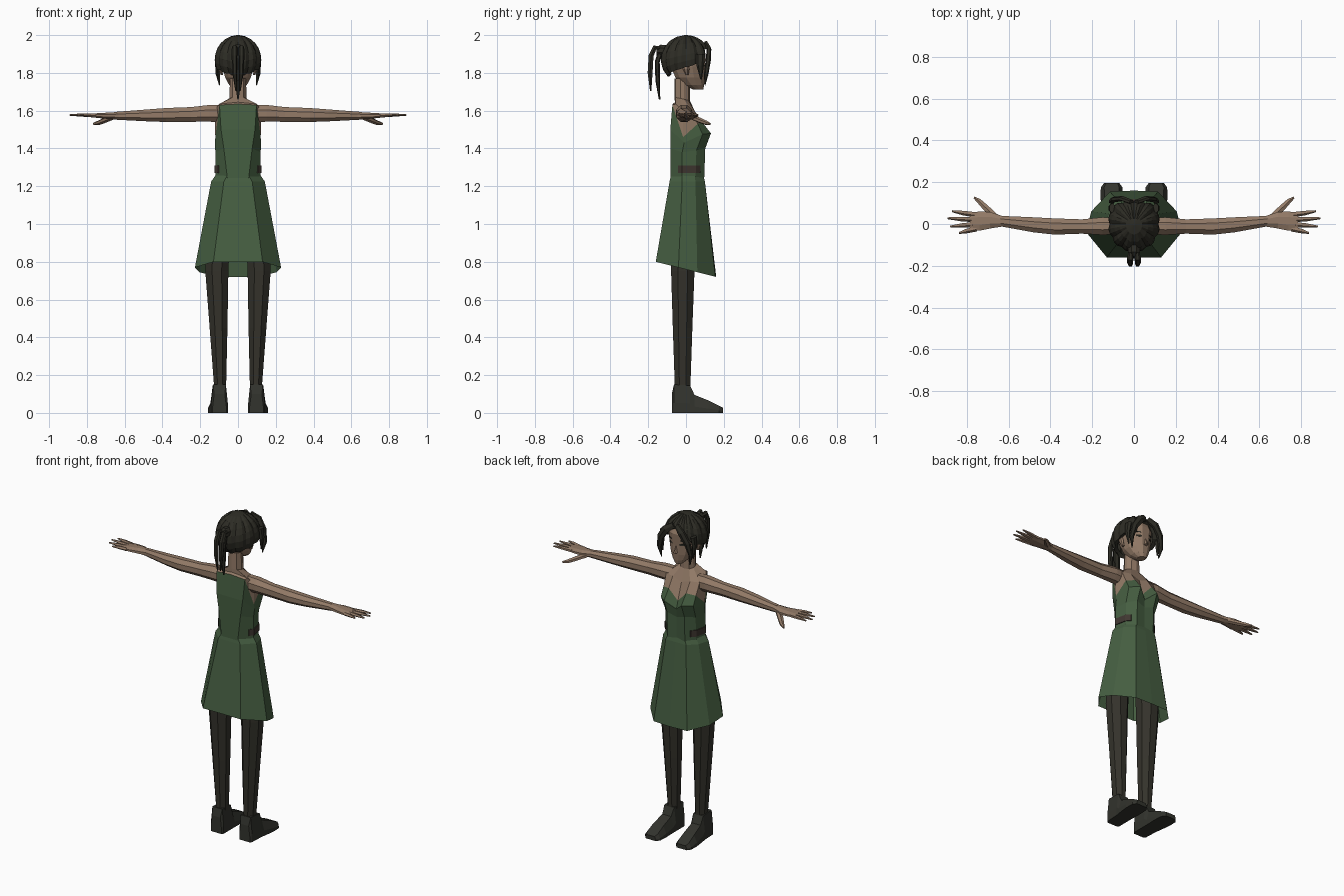
import bpy, bmesh, math
from mathutils import Vector


def material(name, rgb):
    m = bpy.data.materials.new(name)
    m.diffuse_color = (*rgb, 1)
    return m


GREEN = material("dress green", (0.060, 0.112, 0.053))
SKIN = material("skin", (0.290, 0.195, 0.135))
HAIR = material("dark hair", (0.026, 0.025, 0.018))
LEGGING = material("dark legging", (0.034, 0.032, 0.024))
SHOE = material("shoe", (0.032, 0.033, 0.026))
PATCH = material("brown patch", (0.050, 0.038, 0.030))


def loft(name, rings, mats, band_mat=None, caps=(True, True), mirror=False):
    """Skin a stack of equal-length closed rings; band_mat picks a material per band."""
    bm = bmesh.new()
    rows = [[bm.verts.new(p) for p in r] for r in rings]
    n = len(rows[0])
    for i in range(len(rows) - 1):
        for k in range(n):
            j = (k + 1) % n
            f = bm.faces.new((rows[i][k], rows[i][j], rows[i + 1][j], rows[i + 1][k]))
            f.material_index = band_mat[i] if band_mat else 0
    if caps[0]:
        bm.faces.new(rows[0][::-1])
    if caps[1]:
        f = bm.faces.new(rows[-1])
        f.material_index = band_mat[-1] if band_mat else 0
    bmesh.ops.recalc_face_normals(bm, faces=bm.faces)
    me = bpy.data.meshes.new(name)
    bm.to_mesh(me)
    bm.free()
    for m in mats:
        me.materials.append(m)
    ob = bpy.data.objects.new(name, me)
    bpy.context.collection.objects.link(ob)
    if mirror:
        ob.modifiers.new("mirror", "MIRROR").use_mirror_merge = False
    return ob


def tube(name, path, n, mat, ref, axis=None, mirror=False):
    """Loft along (x, y, z, ru, rv) stations with elliptical sections."""
    pts = [Vector(p[:3]) for p in path]
    rings = []
    for i, p in enumerate(path):
        t = Vector(axis) if axis else (pts[min(i + 1, len(pts) - 1)] - pts[max(i - 1, 0)]).normalized()
        u = Vector(ref).cross(t).normalized()
        v = t.cross(u)
        angles = [2 * math.pi * (k + 0.5) / n for k in range(n)]
        rings.append([pts[i] + u * p[3] * math.cos(a) + v * p[4] * math.sin(a) for a in angles])
    return loft(name, rings, [mat], mirror=mirror)


def both(half):
    """Complete a front-to-back half ring across x = 0."""
    return half + [(-x, y, z) for x, y, z in reversed(half) if x > 1e-6]


Y, Z, UP = (0, 1, 0), (0, 0, 1), (0, 0, 1)

# Legs
tube("leg", [(0.095, -0.018, 0.10, 0.036, 0.045), (0.095, -0.018, 0.15, 0.035, 0.045),
             (0.103, -0.018, 0.45, 0.051, 0.056), (0.112, -0.017, 0.75, 0.066, 0.067),
             (0.105, -0.012, 0.98, 0.070, 0.075)], 8, LEGGING, Y, UP, True)

# Shoes: sections from heel to toe (y, half width, top half width, height, centre x)
rings = []
for y, w, tw, h, cx in [(-0.075, 0.036, 0.028, 0.10, 0.098), (-0.064, 0.044, 0.034, 0.15, 0.098),
                        (0.022, 0.046, 0.034, 0.145, 0.100), (0.045, 0.048, 0.030, 0.095, 0.102),
                        (0.12, 0.054, 0.034, 0.065, 0.106), (0.175, 0.052, 0.036, 0.038, 0.107),
                        (0.197, 0.036, 0.028, 0.026, 0.107)]:
    rings.append([(cx - w, y, 0), (cx + w, y, 0), (cx + w, y, h * 0.35),
                  (cx + tw, y, h), (cx - tw, y, h), (cx - w, y, h * 0.35)])
loft("shoe", rings, [SHOE], mirror=True)

# Skirt with slanted hem, open below
skirt = []
for z, slope, half in [
        (0.76, -0.25, [(0, 0.16), (0.115, 0.155), (0.205, 0.06), (0.228, -0.04), (0.13, -0.16), (0, -0.16)]),
        (1.225, 0, [(0, 0.10), (0.07, 0.10), (0.122, 0.05), (0.142, -0.02), (0.075, -0.087), (0, -0.087)]),
        (1.265, 0, [(0, 0.09), (0.055, 0.09), (0.10, 0.045), (0.114, -0.02), (0.052, -0.078), (0, -0.078)])]:
    skirt.append(both([(x, y, z + slope * y) for x, y in half]))
loft("skirt", skirt, [GREEN], caps=(False, True))

# Bodice, chest, shoulders and neck as one lofted trunk
torso = [
    [(0, .093, 1.23), (.06, .096, 1.23), (.105, .05, 1.23), (.12, -.02, 1.23), (.055, -.083, 1.23), (0, -.083, 1.23)],
    [(0, .093, 1.38), (.06, .102, 1.40), (.105, .055, 1.39), (.12, -.02, 1.38), (.075, -.083, 1.4), (0, -.083, 1.4)],
    [(0, .095, 1.43), (.06, .132, 1.48), (.112, .088, 1.475), (.122, -.01, 1.43), (.09, -.083, 1.5), (0, -.083, 1.5)],
    [(0, .080, 1.475), (.06, .085, 1.54), (.112, .062, 1.53), (.12, -.015, 1.46), (.1, -.076, 1.60), (0, -.07, 1.635)],
    [(0, .045, 1.58), (.06, .045, 1.60), (.115, .03, 1.60), (.125, -.015, 1.60), (.1, -.055, 1.635), (0, -.058, 1.645)],
    [(0, .020, 1.655), (.03, .012, 1.655), (.044, -.01, 1.66), (.046, -.03, 1.665), (.03, -.056, 1.67), (0, -.062, 1.67)],
    [(0, .020, 1.77), (.025, .014, 1.77), (.04, -.01, 1.77), (.042, -.03, 1.77), (.028, -.055, 1.77), (0, -.062, 1.77)]]
# Raise the back panel to a straight upper edge
torso[3][4] = (0.098, -0.072, 1.63)
loft("torso", [both(h) for h in torso], [GREEN, SKIN], [0, 0, 0, 1, 1, 1])

# Side patches at the waist
outline = [(0.088, 0.077), (0.110, 0.053), (0.125, -0.02), (0.106, -0.043)]
inner = [(x - 0.006, y) for x, y in outline]
loop = outline + inner[::-1]
loft("waist_patch", [[(x, y, z) for x, y in loop] for z in (1.27, 1.31)], [PATCH], mirror=True)

# Arms
tube("arm", [(0.085, -0.01, 1.585, 0.042, 0.050), (0.15, -0.01, 1.586, 0.046, 0.048),
             (0.25, -0.012, 1.580, 0.037, 0.042), (0.38, -0.012, 1.577, 0.042, 0.040),
             (0.48, -0.004, 1.575, 0.039, 0.034), (0.64, 0.014, 1.573, 0.027, 0.023)],
     8, SKIN, Z, (1, 0, 0), True)
tube("palm", [(0.63, 0.013, 1.573, 0.027, 0.022), (0.69, 0.018, 1.573, 0.043, 0.018),
              (0.74, 0.014, 1.574, 0.050, 0.014), (0.785, 0.012, 1.575, 0.045, 0.009)],
     8, SKIN, Z, (1, 0, 0), True)
for name, by, tx, ty in [("index", 0.045, 0.872, 0.062), ("middle", 0.022, 0.892, 0.028),
                         ("ring", 0.0, 0.88, -0.012), ("little", -0.022, 0.838, -0.043)]:
    mx, my = (0.765 + tx) / 2, (by + ty) / 2
    tube(name + "_finger", [(0.755, by, 1.574, 0.014, 0.011), (mx, my, 1.577, 0.012, 0.009),
                            (tx, ty, 1.577, 0.005, 0.004)], 5, SKIN, Z, mirror=True)
tube("thumb", [(0.665, 0.035, 1.565, 0.018, 0.014), (0.71, 0.078, 1.547, 0.017, 0.014),
               (0.74, 0.108, 1.535, 0.013, 0.012), (0.765, 0.127, 1.53, 0.006, 0.006)],
     6, SKIN, Z, mirror=True)

# Head, nose and ears
tube("head", [(0, 0.064, 1.712, 0.024, 0.028), (0, 0.042, 1.735, 0.048, 0.056),
              (0, 0.022, 1.775, 0.070, 0.080), (0, 0.010, 1.83, 0.085, 0.093),
              (0, 0.006, 1.90, 0.092, 0.102), (0, 0.002, 1.95, 0.072, 0.085)], 12, SKIN, Y, UP)
loft("nose", [[(-0.013, 0.092, 1.782), (0.013, 0.092, 1.782), (0, 0.092, 1.845)],
              [(-0.007, 0.119, 1.787), (0.007, 0.119, 1.787), (0, 0.112, 1.802)]], [SKIN])
tube("ear", [(0.085, 0.005, 1.79, 0.008, 0.008), (0.094, 0.0, 1.82, 0.010, 0.018),
             (0.096, -0.004, 1.85, 0.006, 0.014)], 6, SKIN, Y, UP, True)

# Eyes and brows as thin plates on the face
for name, z, hw, h, y in [("eye", 1.838, 0.014, 0.005, 0.092), ("brow", 1.862, 0.018, 0.003, 0.094)]:
    quad = [(0.037 - hw, y + 0.008), (0.037 + hw, y - 0.006), (0.037 + hw, y - 0.014), (0.037 - hw, y)]
    loft(name, [[(x, yy, z + s * h) for x, yy in quad] for s in (-1, 1)], [HAIR], mirror=True)

# Hair cap: ridged shell, short over the face and long at the nape
LIMIT = [(0, 58), (28, 62), (50, 92), (75, 104), (110, 114), (180, 136)]


def limit(a):
    for (a0, p0), (a1, p1) in zip(LIMIT, LIMIT[1:]):
        if a <= a1:
            return p0 + (p1 - p0) * (a - a0) / (a1 - a0)
    return LIMIT[-1][1]


COLS, ROWS = 36, 7
rings = []
for r in range(ROWS + 2):
    ring = []
    for c in range(COLS):
        a = 360 * c / COLS
        end = limit(min(a, 360 - a))
        f = min(r, ROWS) / ROWS
        phi = math.radians(3 + (end - 3) * f)
        k = (0.945 if c % 3 == 0 else 1.01) if r > 1 else 1.0
        if r > ROWS:
            k = 0.82    # edge turned in toward the scalp
        s, t = math.sin(phi) * k, math.radians(a)
        ring.append((0.124 * s * math.sin(t), 0.134 * s * math.cos(t), 1.87 + 0.13 * math.cos(phi) * min(k, 1)))
    rings.append(ring)
loft("hair_cap", rings, [HAIR], caps=(True, False))

# Fringe locks framing the face
tube("front_lock", [(0.012, 0.105, 1.955, 0.018, 0.012), (0.055, 0.122, 1.925, 0.026, 0.012),
                    (0.092, 0.118, 1.87, 0.022, 0.014), (0.108, 0.108, 1.80, 0.014, 0.012),
                    (0.098, 0.100, 1.735, 0.003, 0.003)], 6, HAIR, Y, mirror=True)
tube("side_lock", [(0.104, 0.075, 1.90, 0.014, 0.026), (0.112, 0.075, 1.84, 0.012, 0.020),
                   (0.105, 0.080, 1.765, 0.003, 0.004)], 6, HAIR, Y, UP, True)

# Ponytail: knot, two outer strands and a centre strand
tube("hair_knot", [(0, -0.10, 1.915, 0.034, 0.034), (0, -0.135, 1.92, 0.030, 0.032),
                   (0, -0.155, 1.915, 0.020, 0.022)], 8, HAIR, Z, (0, -1, 0))
tube("outer_strand", [(0.014, -0.135, 1.93, 0.012, 0.012), (0.018, -0.165, 1.935, 0.014, 0.015),
                      (0.019, -0.185, 1.89, 0.015, 0.015), (0.017, -0.19, 1.80, 0.015, 0.013),
                      (0.010, -0.187, 1.705, 0.004, 0.004)], 6, HAIR, (1, 0, 0), mirror=True)
tube("centre_strand", [(0, -0.135, 1.91, 0.020, 0.014), (0, -0.152, 1.86, 0.024, 0.013),
                       (0, -0.150, 1.76, 0.020, 0.012), (0, -0.140, 1.66, 0.004, 0.004)], 6, HAIR, Y)
